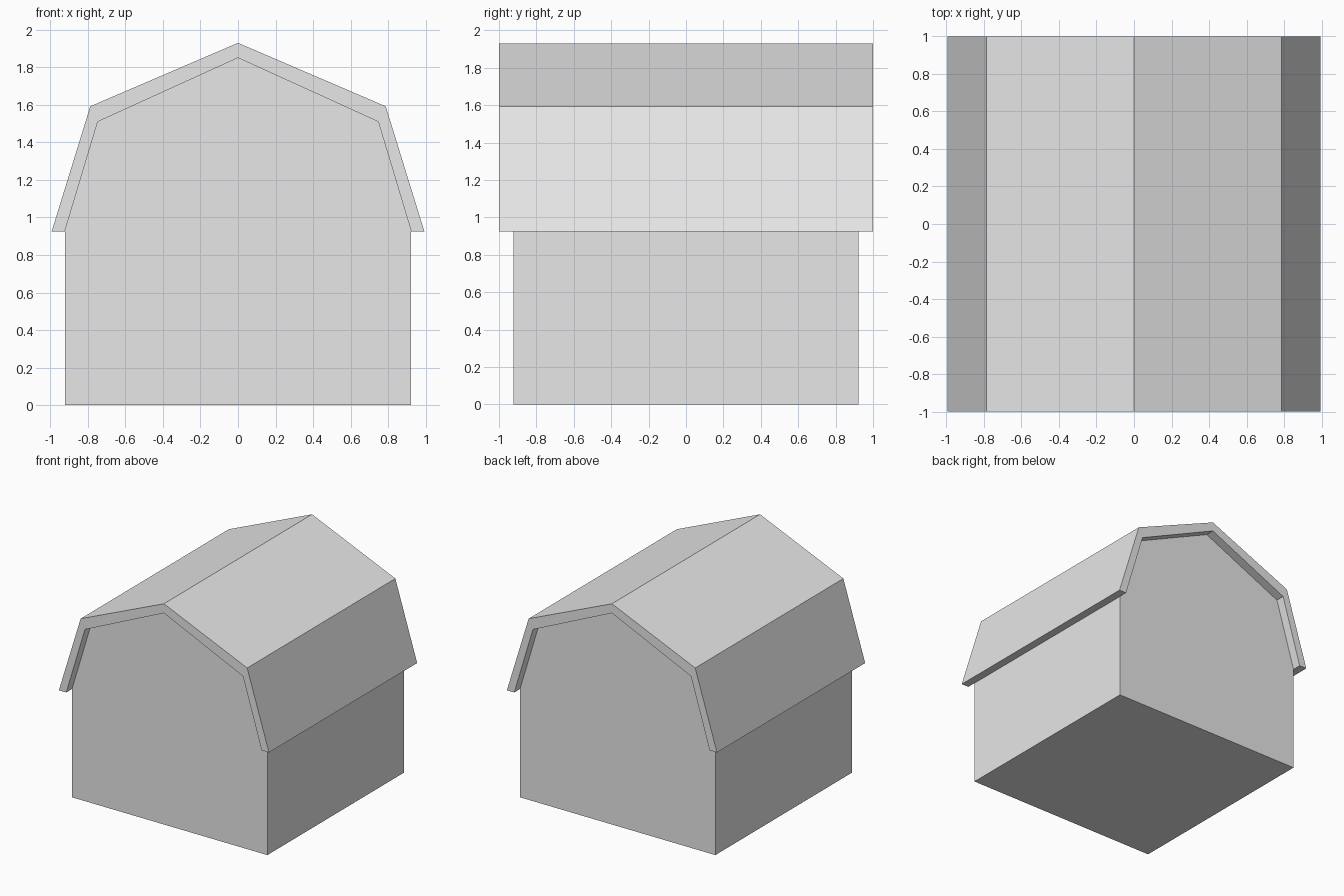
import bpy
import bmesh

old = bpy.data.objects.get("Cube")
if old:
    bpy.data.objects.remove(old, do_unlink=True)

# Plain grey for the whole building
grey = bpy.data.materials.new("plain_grey")
grey.use_nodes = True
colour = (0.8, 0.8, 0.8, 1)
grey.diffuse_color = colour
grey.node_tree.nodes["Principled BSDF"].inputs["Base Color"].default_value = colour


def mirrored(right_half):
    """Complete an eave-to-ridge outline whose last point is on the centre line."""
    return right_half + [(-x, z) for x, z in reversed(right_half[:-1])]


def extrude_profile(name, outline, half_depth):
    """Extrude an x-z outline along y, centred on the origin."""
    bm = bmesh.new()
    face = bm.faces.new([bm.verts.new((x, -half_depth, z)) for x, z in outline])
    result = bmesh.ops.extrude_face_region(bm, geom=[face])
    moved = [v for v in result["geom"] if isinstance(v, bmesh.types.BMVert)]
    bmesh.ops.translate(bm, verts=moved, vec=(0, 2 * half_depth, 0))
    bmesh.ops.recalc_face_normals(bm, faces=bm.faces)
    mesh = bpy.data.meshes.new(name)
    bm.to_mesh(mesh)
    bm.free()
    mesh.materials.append(grey)
    obj = bpy.data.objects.new(name, mesh)
    bpy.context.collection.objects.link(obj)
    return obj


# Gambrel outlines, from eave to ridge
inner = [(0.923, 0.925), (0.747, 1.51), (0, 1.85)]
outer = [(0.993, 0.925), (0.787, 1.592), (0, 1.93)]

# Walls with gable ends, filled up to the underside of the roof
extrude_profile("barn_walls", mirrored([(0.923, 0)] + inner), 0.922)

# Roof shell overhanging both gables
extrude_profile("gambrel_roof", mirrored(outer) + mirrored(inner)[::-1], 1.0)
